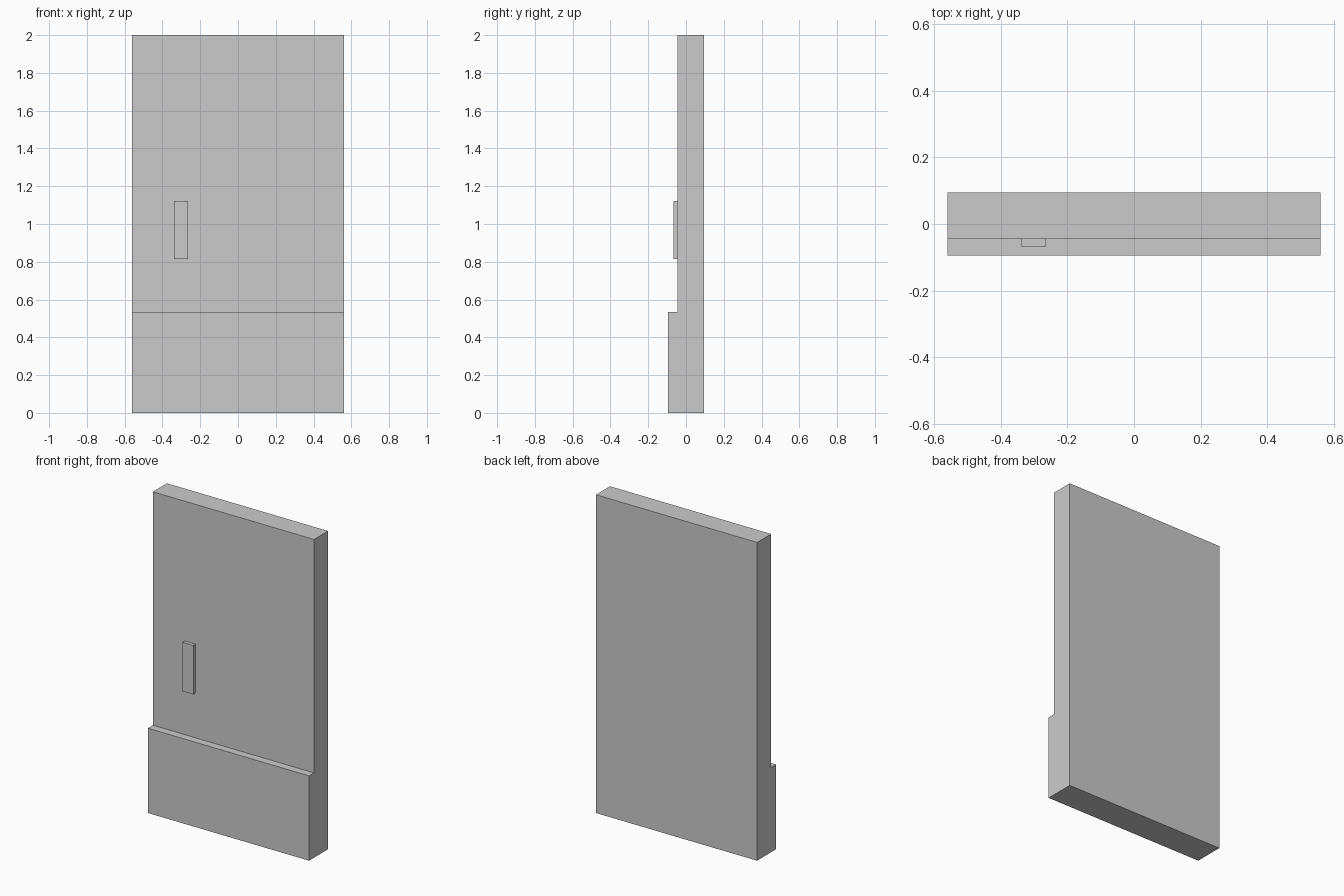
import bpy, bmesh
from mathutils import Vector

if "Cube" in bpy.data.objects:
    bpy.data.objects.remove(bpy.data.objects["Cube"])


def extrude_profile(name, profile, x0, x1):
    """Extrude a closed (y, z) profile along x from x0 to x1."""
    bm = bmesh.new()
    face = bm.faces.new([bm.verts.new((x0, y, z)) for y, z in profile])
    ext = bmesh.ops.extrude_face_region(bm, geom=[face])
    moved = [g for g in ext["geom"] if isinstance(g, bmesh.types.BMVert)]
    bmesh.ops.translate(bm, verts=moved, vec=Vector((x1 - x0, 0, 0)))
    bmesh.ops.recalc_face_normals(bm, faces=bm.faces)
    mesh = bpy.data.meshes.new(name)
    bm.to_mesh(mesh)
    bm.free()
    obj = bpy.data.objects.new(name, mesh)
    bpy.context.collection.objects.link(obj)
    return obj


BACK, FRONT, PANEL = 0.094, -0.094, -0.045
STEP = 0.533

# Stepped slab: thick lower part, recessed upper panel
extrude_profile("door_slab", [
    (FRONT, 0), (BACK, 0), (BACK, 2), (PANEL, 2), (PANEL, STEP), (FRONT, STEP),
], -0.56, 0.56)

# Flat handle plate on the upper panel
extrude_profile("handle_plate", [
    (-0.067, 0.814), (PANEL, 0.814), (PANEL, 1.122), (-0.067, 1.122),
], -0.339, -0.264)
